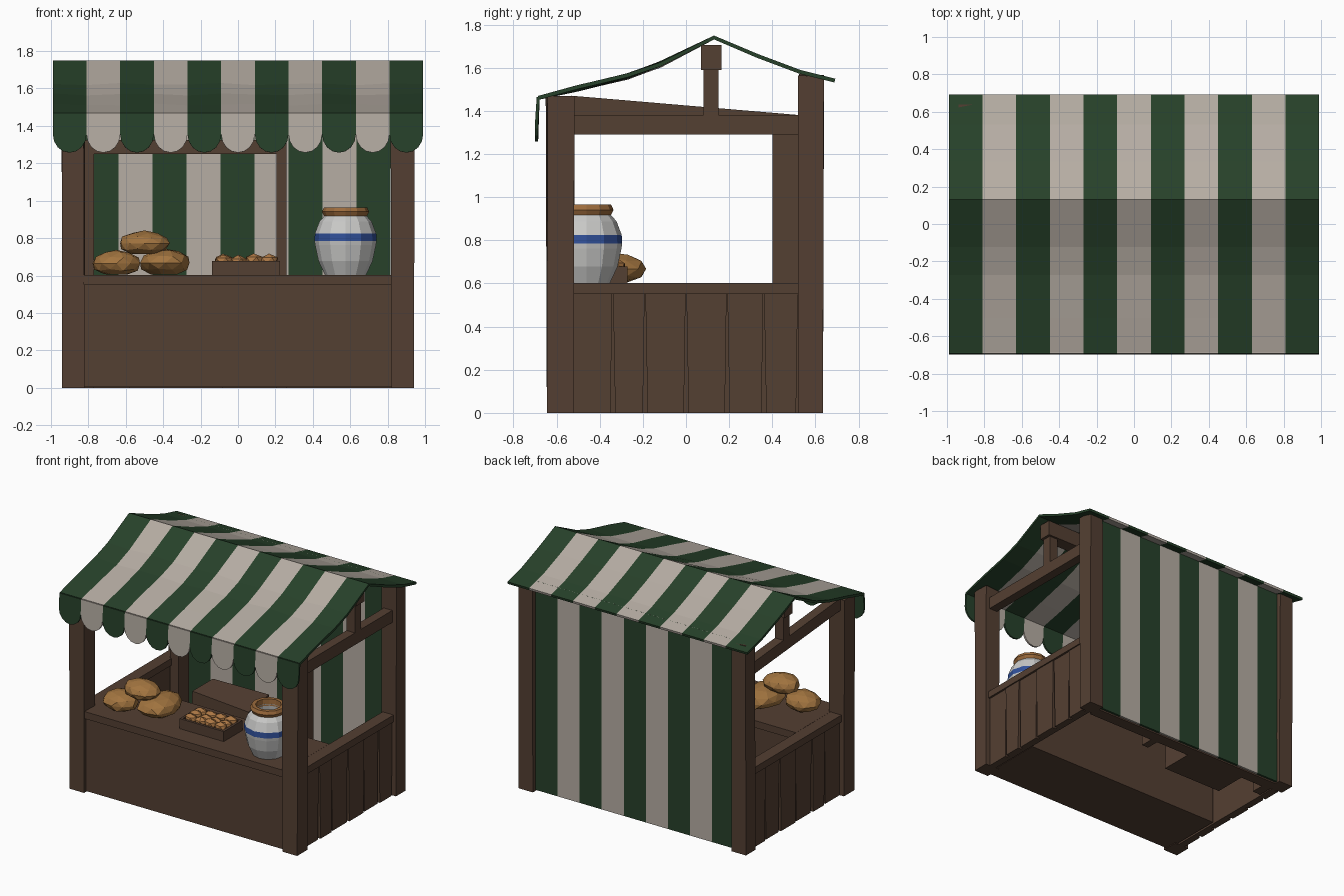
import bpy, bmesh, math, random
from mathutils import Vector

random.seed(4)
cube = bpy.data.objects.get("Cube")
if cube:
    bpy.data.objects.remove(cube)


def material(name, *rgb):
    m = bpy.data.materials.new(name)
    m.use_nodes = True
    m.diffuse_color = (*rgb, 1)
    m.node_tree.nodes["Principled BSDF"].inputs["Base Color"].default_value = (*rgb, 1)
    return m


WOOD = material("brown wood", .088, .05, .032)
GREEN = material("green cloth", .02, .053, .023)
CREAM = material("cream cloth", .47, .42, .37)
CRUST = material("bread crust", .36, .175, .05)
ROLL = material("golden roll crust", .42, .19, .06)
GLAZE = material("white glaze", .58, .58, .57)
BLUE = material("blue glaze", .03, .08, .32)
CLAY = material("orange clay", .33, .145, .045)


def finish(name, bm, *mats):
    bmesh.ops.recalc_face_normals(bm, faces=bm.faces)
    me = bpy.data.meshes.new(name)
    bm.to_mesh(me)
    bm.free()
    for m in mats:
        me.materials.append(m)
    ob = bpy.data.objects.new(name, me)
    bpy.context.collection.objects.link(ob)
    return ob


def box(name, x, y, z, mat=WOOD, wobble=0.0):
    """Box from (low, high) ranges, with slightly hand-hewn corners."""
    bm = bmesh.new()
    bmesh.ops.create_cube(bm, size=1)
    for v in bm.verts:
        for i, (lo, hi) in enumerate((x, y, z)):
            v.co[i] = (hi if v.co[i] > 0 else lo) + random.uniform(-wobble, wobble) * (v.co.z > 0)
    return finish(name, bm, mat)


def prism(name, outline, x, mat=WOOD):
    """Extrude a (y, z) outline along x."""
    bm = bmesh.new()
    face = bm.faces.new([bm.verts.new((x[0], *p)) for p in outline])
    ext = bmesh.ops.extrude_face_region(bm, geom=[face])
    for v in ext["geom"]:
        if isinstance(v, bmesh.types.BMVert):
            v.co.x = x[1]
    return finish(name, bm, mat)


def solidify(ob, thickness):
    mod = ob.modifiers.new("thickness", "SOLIDIFY")
    mod.thickness = thickness
    mod.offset = 0


# Corner posts, side walls and side beams
for side, s in (("left", 1), ("right", -1)):
    def xr(a, b):
        return tuple(sorted((s * a, s * b)))
    box(f"front_post_{side}", xr(.82, .94), (-.645, -.52), (0, 1.465), wobble=.006)
    box(f"back_post_{side}", xr(.82, .94), (.52, .635), (0, 1.565), wobble=.006)
    box(f"side_wall_backing_{side}", xr(.85, .885), (-.53, .53), (0, .55))
    # planks meet at the top and split apart towards the ground
    edges = [-.52, -.34, -.19, 0, .19, .36, .52]
    for i, (a, b) in enumerate(zip(edges, edges[1:])):
        g = .012 if i else 0
        prism(f"side_plank_{side}", [(a + g, 0), (b - .01, 0), (b - .002, .55), (a + .002, .55)],
              xr(.88, .905 + .006 * (i % 2)))
    box(f"side_rail_{side}", xr(.83, .92), (-.52, .52), (.55, .602))
    box(f"king_post_{side}", xr(.84, .91), (.08, .15), (1.35, 1.62))
    rise = .09 if s < 0 else 0
    prism(f"side_beam_{side}", [(-.53, 1.29 + rise), (.53, 1.29), (.53, 1.38), (-.53, 1.38 + rise)],
          xr(.84, .91))

# Ridge beam under the cloth
box("ridge_beam", (-.93, .93), (.07, .165), (1.59, 1.705))

# Solid counter, back sill and a chest standing in the space behind
box("counter_body", (-.84, .84), (-.62, -.125), (.005, .552))
box("counter_top", (-.83, .83), (-.635, -.11), (.55, .603))
box("back_sill", (-.83, .83), (.5, .59), (0, .06))
box("floor_chest", (-.58, -.08), (.25, .52), (0, .47), wobble=.02)

# Inner frame standing behind the counter
for x in ((-.84, -.77), (.205, .26)):
    box("inner_frame_post", x, (.4, .52), (0, 1.3))
box("inner_frame_lintel", (-.84, .26), (.4, .52), (1.25, 1.325))

# Striped back curtain
bm = bmesh.new()
N_BACK, STRIPE = 9, .182
for i in range(N_BACK):
    a = -.822 + i * STRIPE
    b = a + STRIPE
    f = bm.faces.new([bm.verts.new(p) for p in ((a, .6, .01), (b, .6, .01), (b, .6, 1.57), (a, .6, 1.57))])
    f.material_index = i % 2
bmesh.ops.remove_doubles(bm, verts=bm.verts, dist=.0005)
solidify(finish("back_curtain", bm, GREEN, CREAM), .016)

# Striped awning with a sagging front slope and a gentle wave along its length
profile = [(-.685, 1.46), (-.5, 1.505), (-.27, 1.56), (-.12, 1.615), (.13, 1.74), (.33, 1.655), (.53, 1.58), (.69, 1.54)]
N_ROOF, SPAN = 11, 1.98
w = SPAN / N_ROOF
bm = bmesh.new()
rows = []
for j in range(N_ROOF + 1):
    x = -SPAN / 2 + j * w
    rows.append([bm.verts.new((x, y, z + (.006 * math.sin(2.3 * j + i) if 0 < i < 4 else 0)))
                 for i, (y, z) in enumerate(profile)])
for j in range(N_ROOF):
    for i in range(len(profile) - 1):
        f = bm.faces.new((rows[j][i], rows[j + 1][i], rows[j + 1][i + 1], rows[j][i + 1]))
        f.material_index = j % 2
solidify(finish("awning", bm, GREEN, CREAM), .018)

# Scalloped valance, one rounded flap per stripe
bm = bmesh.new()
for j in range(N_ROOF):
    x0 = -SPAN / 2 + j * w
    pts = [(x0, -.685, 1.465)]
    for k in range(9):
        t = math.pi * k / 8
        pts.append((x0 + w * (1 - math.cos(t)) / 2, -.692, 1.355 - .098 * math.sin(t)))
    pts.append((x0 + w, -.685, 1.465))
    f = bm.faces.new([bm.verts.new(p) for p in pts])
    f.material_index = j % 2
solidify(finish("valance", bm, GREEN, CREAM), .014)


def lathe(name, outline, center, sides, mats, rule):
    """Revolve an (r, z) outline around a vertical axis."""
    bm = bmesh.new()
    vs = [bm.verts.new((r, 0, z)) for r, z in outline]
    es = [bm.edges.new(p) for p in zip(vs, vs[1:])]
    bmesh.ops.spin(bm, geom=vs + es, cent=(0, 0, 0), axis=(0, 0, 1), angle=math.tau, steps=sides)
    bmesh.ops.remove_doubles(bm, verts=bm.verts, dist=.0005)
    for f in bm.faces:
        f.material_index = rule(f.calc_center_median())
    ob = finish(name, bm, *mats)
    ob.location = center
    return ob


# Glazed jar with blue band and clay rim
lathe("jar", [(0, 0), (.11, 0), (.145, .075), (.163, .16), (.166, .182), (.164, .222), (.14, .285), (.105, .325),
              (.085, .325), (.1, .2), (0, .06)], (.575, -.462, .603), 12, (GLAZE, BLUE),
      lambda c: int(.182 < c.z < .222 and c.xy.length > .13))
lathe("jar_rim", [(.085, .312), (.113, .312), (.126, .338), (.115, .362), (.088, .362), (.085, .312)],
      (.575, -.462, .603), 12, (CLAY,), lambda c: 0)


def loaf(name, center, size, mat, detail, rough):
    """Low-poly round bread with an uneven crust and a flat base."""
    bm = bmesh.new()
    bmesh.ops.create_icosphere(bm, subdivisions=detail, radius=1)
    for v in bm.verts:
        v.co *= 1 + random.uniform(-rough, rough)
        v.co.z = max(v.co.z, -.85)
        v.co = Vector(center) + Vector([c * s for c, s in zip(v.co, size)])
    return finish(name, bm, mat)


# Pile of loaves: two on the counter, one resting on top
loaf("bread_loaf_right", (-.65, -.45, .664), (.13, .118, .07), CRUST, 2, .05)
loaf("bread_loaf_left", (-.388, -.364, .668), (.14, .18, .074), CRUST, 2, .05)
loaf("bread_loaf_top", (-.5, -.415, .772), (.137, .11, .066), CRUST, 2, .05)

# Shallow crate of rolls
X0, X1, Y0, Y1 = -.14, .225, -.49, -.27
box("crate_floor", (X0, X1), (Y0, Y1), (.603, .618))
for y in (Y0, Y1 - .018):
    box("crate_long_side", (X0, X1), (y, y + .018), (.603, .678))
for x in (X0, X1 - .018):
    box("crate_end", (x, x + .018), (Y0, Y1), (.603, .678))
for i in range(4):
    for j in range(3):
        loaf("bread_roll", (-.08 + i * .082, -.44 + j * .06, .668 + random.uniform(0, .015)),
             (.052, .04, .036), ROLL, 1, .1)
